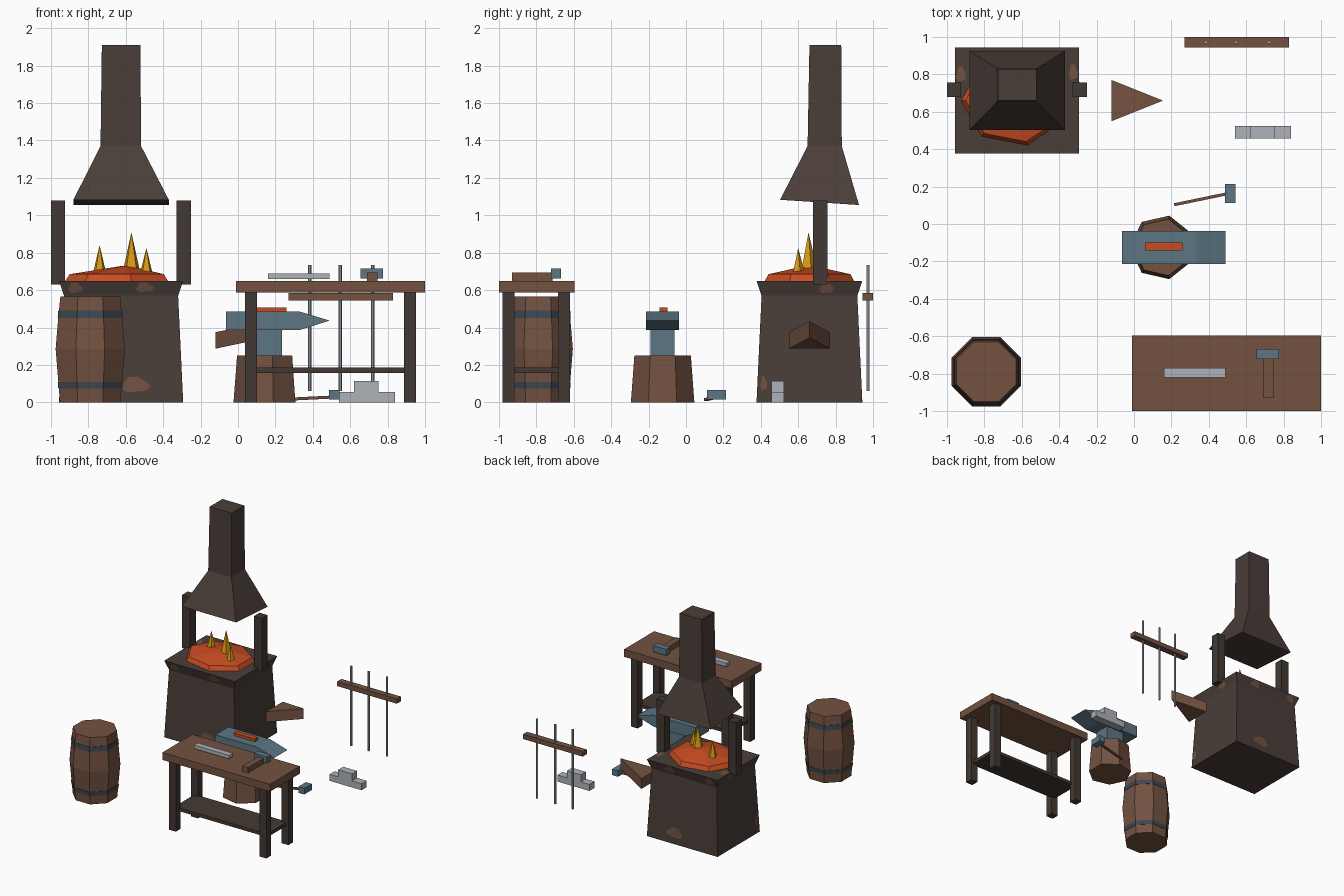
import bpy, bmesh, math
from mathutils import Vector, Matrix

if "Cube" in bpy.data.objects:
    bpy.data.objects.remove(bpy.data.objects["Cube"])


def mat(name, r, g, b):
    m = bpy.data.materials.new(name)
    lin = [((c / 255 + 0.055) / 1.055) ** 2.4 for c in (r, g, b)]
    m.diffuse_color = (*lin, 1)
    m.use_nodes = True
    m.node_tree.nodes["Principled BSDF"].inputs["Base Color"].default_value = m.diffuse_color
    return m


DARK = mat("dark_stone", 74, 62, 56)
TIMBER = mat("dark_timber", 66, 57, 51)
WOOD = mat("brown_wood", 115, 82, 65)
BLUE = mat("blue_steel", 92, 118, 131)
HOOP = mat("hoop_iron", 62, 72, 82)
STEEL = mat("pale_steel", 173, 178, 184)
EMBER = mat("ember_orange", 200, 76, 34)
FLAME = mat("flame_yellow", 216, 154, 20)


def finish(name, bm, m):
    bmesh.ops.recalc_face_normals(bm, faces=bm.faces)
    me = bpy.data.meshes.new(name)
    bm.to_mesh(me)
    bm.free()
    me.materials.append(m)
    ob = bpy.data.objects.new(name, me)
    bpy.context.collection.objects.link(ob)
    return ob


def loft(name, rings, m):
    """Skin a stack of equal-length closed rings and cap both ends."""
    bm = bmesh.new()
    vs = [[bm.verts.new(p) for p in r] for r in rings]
    for a, b in zip(vs, vs[1:]):
        for i in range(len(a)):
            j = (i + 1) % len(a)
            bm.faces.new((a[i], a[j], b[j], b[i]))
    bm.faces.new(vs[0])
    bm.faces.new(vs[-1])
    return finish(name, bm, m)


def rect(x0, x1, y0, y1, z, z_back=None):
    zb = z if z_back is None else z_back
    return [(x0, y0, z), (x1, y0, z), (x1, y1, zb), (x0, y1, zb)]


def box(name, x0, x1, y0, y1, z0, z1, m):
    return loft(name, [rect(x0, x1, y0, y1, z0), rect(x0, x1, y0, y1, z1)], m)


def ngon(cx, cy, z, rx, n, start=0.0, ry=None):
    ry = rx if ry is None else ry
    a = [math.radians(start) + math.tau * i / n for i in range(n)]
    return [(cx + rx * math.cos(t), cy + ry * math.sin(t), z) for t in a]


def extrude_y(name, prof, y0, y1, m):
    return loft(name, [[(x, y, z) for x, z in prof] for y in (y0, y1)], m)


# Forge body with flared rim
CX, CY, HX, HY = -0.625, 0.66, 0.332, 0.283


def inset(z):
    return 0.027 * (z / 0.57 if z < 0.57 else (0.65 - z) / 0.08)


def forge_ring(z):
    i = inset(z)
    return rect(CX - HX + i, CX + HX - i, CY - HY + i, CY + HY - i, z)


loft("forge_body", [forge_ring(z) for z in (0, 0.57, 0.65)], DARK)


# Worn brown patches on the forge faces
def patch(name, side, u, v, ru, rv):
    bm = bmesh.new()
    pts = []
    for i in range(9):
        t = math.tau * i / 9
        k = 0.85 + 0.15 * math.cos(3 * t + 1)
        a, b = u + ru * k * math.cos(t), v + rv * k * math.sin(t)
        e = 0.003 - inset(b)
        pts.append({"front": (a, CY - HY - e, b), "back": (a, CY + HY + e, b),
                    "right": (CX + HX + e, a, b), "left": (CX - HX - e, a, b),
                    "top": (a, b, 0.653), "bottom": (a, b, 0.001)}[side])
    bm.faces.new([bm.verts.new(p) for p in pts])
    finish(name, bm, WOOD)


for s in ("front", "back"):
    patch(s + "_wear_low", s, -0.55, 0.093, 0.09, 0.05)
    patch(s + "_wear_rim_a", s, -0.87, 0.612, 0.045, 0.034)
    patch(s + "_wear_rim_b", s, -0.5, 0.615, 0.055, 0.032)
for s in ("right", "left"):
    patch(s + "_wear_low", s, 0.415, 0.1, 0.022, 0.045)
    patch(s + "_wear_rim", s, 0.75, 0.612, 0.045, 0.034)
patch("top_wear_right", "top", -0.325, 0.81, 0.028, 0.05)
patch("top_wear_left", "top", -0.925, 0.8, 0.03, 0.05)
patch("bottom_wear", "bottom", -0.5, 0.6, 0.06, 0.05)

# Coals and flames
loft("coal_bed", [ngon(-0.635, 0.66, 0.64, 0.295, 7, 180, 0.25),
                  ngon(-0.635, 0.66, 0.685, 0.265, 7, 180, 0.225),
                  ngon(-0.6, 0.66, 0.728, 0.03, 7, 180)], EMBER)
for i, (x, y, z, r) in enumerate([(-0.74, 0.70, 0.837, 0.042),
                                  (-0.57, 0.655, 0.905, 0.055),
                                  (-0.49, 0.60, 0.822, 0.04)]):
    loft(f"flame_{i + 1}", [ngon(x, y, 0.67, r, 5, 90),
                            ngon(x, y, z, 0.001, 5, 90)], FLAME)

# Hood posts and hood with chimney
for n, x in (("left", -0.963), ("right", -0.29)):
    box(n + "_hood_post", x - 0.038, x + 0.038, 0.68, 0.757, 0.63, 1.08, TIMBER)
loft("hood_chimney", [rect(-0.88, -0.37, 0.503, 0.925, 1.083, 1.055),
                      rect(-0.735, -0.518, 0.65, 0.833, 1.37),
                      rect(-0.728, -0.522, 0.66, 0.83, 1.91)], DARK)

# Bellows wedge
loft("bellows", [[(-0.12, 0.55, z), (0.155, 0.66, z + 0.058), (-0.12, 0.77, z)]
                 for z in (0.287, 0.375)], WOOD)

# Tool rack with rods
box("rack_bar", 0.27, 0.83, 0.945, 1.0, 0.545, 0.585, WOOD)
for i, x in enumerate((0.383, 0.547, 0.72)):
    loft(f"rack_rod_{i + 1}", [ngon(x, 0.972, z, 0.009, 6) for z in (0.06, 0.735)], STEEL)

# Stepped steel block on the floor
extrude_y("steel_block", [(0.54, 0), (0.84, 0), (0.84, 0.055), (0.75, 0.055),
                          (0.75, 0.115), (0.62, 0.115), (0.62, 0.055), (0.54, 0.055)],
          0.457, 0.525, STEEL)

# Anvil on its stump, with a hot bar
loft("anvil_stump", [ngon(0.15, -0.125, 0, 0.174, 7, 180),
                     ngon(0.15, -0.125, 0.25, 0.155, 7, 180)], WOOD)
box("anvil_waist", 0.065, 0.235, -0.19, -0.062, 0.25, 0.39, BLUE)
extrude_y("anvil_head", [(-0.065, 0.387), (0.33, 0.387), (0.49, 0.437),
                         (0.33, 0.485), (-0.065, 0.485)], -0.213, -0.037, BLUE)
box("hot_bar", 0.06, 0.26, -0.142, -0.1, 0.484, 0.508, EMBER)

# Hammer on the floor
box("floor_hammer_head", 0.487, 0.543, 0.113, 0.215, 0.016, 0.067, BLUE)
a, b = Vector((0.215, 0.103, 0.014)), Vector((0.5, 0.162, 0.028))
side = Vector((-0.2, 0.98, 0)) * 0.008
up = Vector((0, 0, 0.008))
loft("floor_hammer_handle", [[p - side - up, p + side - up, p + side + up, p - side + up]
                             for p in (a, b)], WOOD)

# Barrel and hoops (radii given to the flats)
FLAT = math.cos(math.pi / 8)


def barrel_ring(z, r):
    return ngon(-0.79, -0.79, z, r / FLAT, 8, 22.5)


loft("barrel", [barrel_ring(z, r) for z, r in
                ((0, 0.162), (0.1, 0.17), (0.285, 0.185), (0.465, 0.17), (0.565, 0.16))], WOOD)
for n, z0, z1, r0, r1 in (("lower", 0.075, 0.11, 0.171, 0.174), ("upper", 0.45, 0.49, 0.174, 0.171)):
    loft(n + "_barrel_hoop", [barrel_ring(z0, r0), barrel_ring(z1, r1)], HOOP)

# Workbench
box("bench_top", -0.01, 1.0, -1.0, -0.597, 0.587, 0.65, WOOD)
box("bench_shelf", 0.06, 0.93, -0.935, -0.665, 0.157, 0.185, TIMBER)
for nx, x in (("left", 0.07), ("right", 0.92)):
    for ny, y in (("front", -0.948), ("back", -0.652)):
        box(f"bench_leg_{ny}_{nx}", x - 0.032, x + 0.032, y - 0.032, y + 0.032, 0, 0.59, TIMBER)

# Items on the bench
box("bench_blade", 0.16, 0.49, -0.82, -0.77, 0.66, 0.69, STEEL)
box("bench_hammer_handle", 0.69, 0.745, -0.93, -0.715, 0.65, 0.695, WOOD)
box("bench_hammer_head", 0.655, 0.775, -0.723, -0.668, 0.662, 0.715, BLUE)
